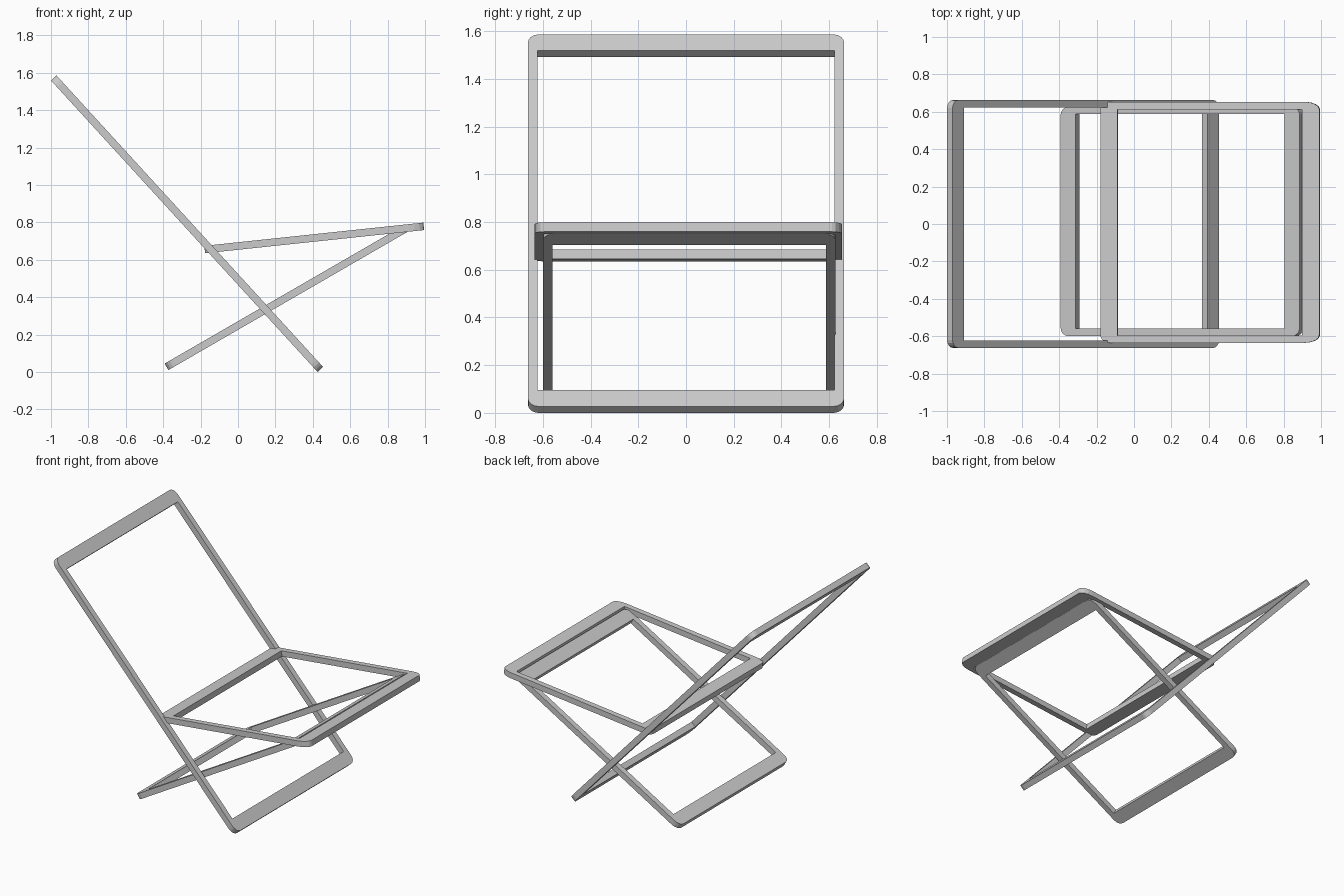
import bpy
from math import atan2, hypot, cos, sin, pi

if "Cube" in bpy.data.objects:
    bpy.data.objects.remove(bpy.data.objects["Cube"])

T = 0.04      # bar thickness and side rail width
BAR = 0.092   # cross bar width


def rounded_outline(length, y0, y1, r_start, r_end, ry=0.042, steps=4):
    """Rectangle outline with elliptical corners; radii differ per end."""
    pts = []
    corners = [(r_start, y0 + ry, r_start, pi),
               (length - r_end, y0 + ry, r_end, 1.5 * pi),
               (length - r_end, y1 - ry, r_end, 0),
               (r_start, y1 - ry, r_start, 0.5 * pi)]
    for cx, cy, rx, a0 in corners:
        for i in range(steps + 1):
            a = a0 + 0.5 * pi * i / steps
            pts.append((cx + rx * cos(a), cy + ry * sin(a)))
    return pts


def frame(name, start, end, y0, y1, r_start, r_end):
    """Flat frame running from start to end (x, z), spanning y0..y1."""
    dx, dz = end[0] - start[0], end[1] - start[1]
    length = hypot(dx, dz)
    curve = bpy.data.curves.new(name, 'CURVE')
    curve.dimensions = '2D'
    curve.fill_mode = 'BOTH'
    curve.extrude = T / 2
    hole = [(BAR, y0 + T), (BAR, y1 - T),
            (length - BAR, y1 - T), (length - BAR, y0 + T)]
    for pts in (rounded_outline(length, y0, y1, r_start, r_end), hole):
        s = curve.splines.new('POLY')
        s.points.add(len(pts) - 1)
        for p, (x, y) in zip(s.points, pts):
            p.co = (x, y, 0, 1)
        s.use_cyclic_u = True
        s.use_smooth = False
    ob = bpy.data.objects.new(name, curve)
    bpy.context.collection.objects.link(ob)
    ob.location = (start[0], 0, start[1])
    ob.rotation_euler = (0, -atan2(dz, dx), 0)
    # turn the filled profile into a mesh
    bpy.ops.object.select_all(action='DESELECT')
    ob.select_set(True)
    bpy.context.view_layer.objects.active = ob
    bpy.ops.object.convert(target='MESH')


# Long backrest frame, reaching down to the front feet
frame("backrest_frame", (-0.985, 1.572), (0.44, 0.014), -0.663, 0.663, 0.05, 0.05)
# Seat frame
frame("seat_frame", (-0.178, 0.655), (0.993, 0.779), -0.635, 0.653, 0.05, 0.08)
# Crossing leg frame under the seat
frame("leg_frame", (-0.382, 0.028), (0.895, 0.766), -0.6, 0.627, 0.05, 0.05)
